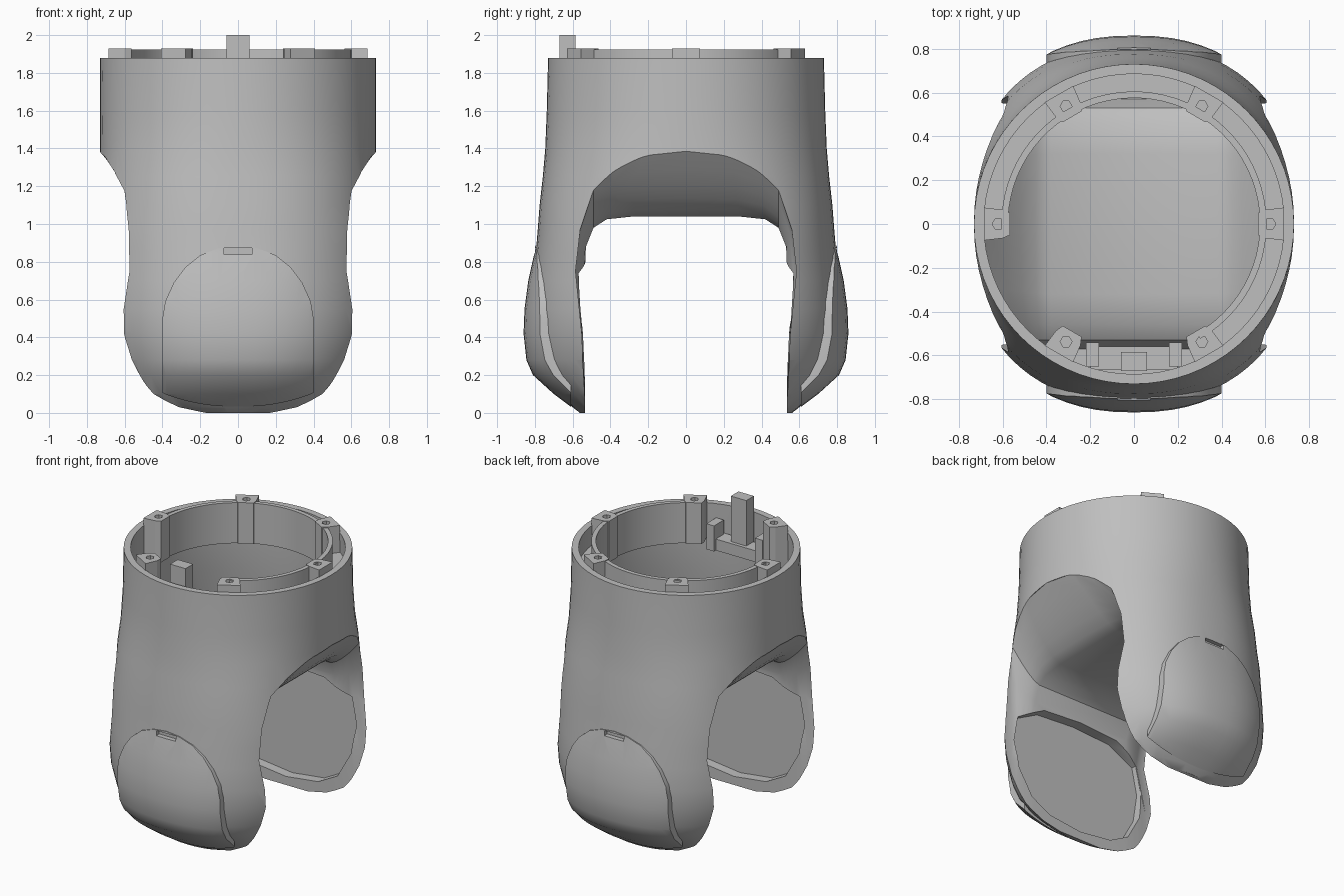
import bpy, bmesh, math
from mathutils import Matrix

old = bpy.data.objects.get("Cube")
if old:
    bpy.data.objects.remove(old)

grey = bpy.data.materials.new("plain_grey")
grey.use_nodes = True
grey.diffuse_color = (0.52, 0.52, 0.52, 1)
grey.node_tree.nodes["Principled BSDF"].inputs["Base Color"].default_value = (0.52, 0.52, 0.52, 1)


def bridge(name, loops):
    """Closed solid skinned through equal-length loops."""
    bm = bmesh.new()
    rows = [[bm.verts.new(p) for p in loop] for loop in loops]
    n = len(rows[0])
    for r, s in zip(rows, rows[1:]):
        for i in range(n):
            j = (i + 1) % n
            bm.faces.new((r[i], r[j], s[j], s[i]))
    bm.faces.new(rows[0][::-1])
    bm.faces.new(rows[-1])
    # Turn the whole solid outward
    bm.normal_update()
    if bm.calc_volume(signed=True) < 0:
        bmesh.ops.reverse_faces(bm, faces=bm.faces[:])
    me = bpy.data.meshes.new(name)
    bm.to_mesh(me)
    bm.free()
    me.materials.append(grey)
    ob = bpy.data.objects.new(name, me)
    bpy.context.collection.objects.link(ob)
    return ob


def boolean(ob, tool, op="DIFFERENCE"):
    mod = ob.modifiers.new("cut", "BOOLEAN")
    mod.operation = op
    mod.solver = "EXACT"
    mod.object = tool
    bpy.context.view_layer.objects.active = ob
    bpy.ops.object.modifier_apply(modifier=mod.name)
    bpy.data.objects.remove(tool)


def smooth(ob, angle=35):
    bpy.ops.object.select_all(action="DESELECT")
    ob.select_set(True)
    bpy.context.view_layer.objects.active = ob
    bpy.ops.object.shade_smooth_by_angle(angle=math.radians(angle))


def box(name, x0, x1, y0, y1, z0, z1):
    return bridge(name, [[(x0, y0, z), (x1, y0, z), (x1, y1, z), (x0, y1, z)] for z in (z0, z1)])


def ring(z, a, b, n, segs=72):
    pts = []
    for i in range(segs):
        t = 2 * math.pi * i / segs
        c, s = math.cos(t), math.sin(t)
        pts.append((math.copysign(a * abs(c) ** (2 / n), c),
                    math.copysign(b * abs(s) ** (2 / n), s), z))
    return pts


def prism_y(name, half, y0, y1):
    """Mirrored x/z outline pushed along y."""
    out = half + [(-x, z) for x, z in reversed(half) if x > 0]
    return bridge(name, [[(x, y, z) for x, z in out] for y in (y0, y1)])


def arch(name, d=0.0):
    """Flared opening between the legs, wider at both outer sides."""
    inner = [(.535, -.1), (.535, .4), (.535, .75), (.53, .88), (.49, .98), (.42, 1.025), (.28, 1.04), (0, 1.04)]
    outer = [(.54, -.1), (.55, .4), (.585, .75), (.56, .97), (.49, 1.18), (.38, 1.29), (.24, 1.36), (0, 1.385)]
    loops = []
    steps = (0, .2, .4, .6, .8, 1, 2)
    for side, t in [(-1, t) for t in reversed(steps)] + [(1, t) for t in steps]:
        k = min(t, 1) ** 1.4
        half = []
        for (y0, z0), (y1, z1) in zip(inner, outer):
            edge = .73 * (1 - (y1 / .77) ** 2.3) ** .435
            x = 1 if t > 1 else .38 + (edge - .38) * t
            half.append((side * x, y0 + (y1 - y0) * k + (d if y0 else 0), z0 + (z1 - z0) * k + d))
        loops.append(half + [(x, -y, z) for x, y, z in reversed(half[:-1])])
    return bridge(name, loops)


# Leg rings: height, half width at the inner leg face, half depth, cap half depth
legs = [(0, .12, .562, .564), (.03, .28, .6, .606), (.1, .43, .67, .70), (.2, .515, .765, .81),
        (.28, .56, .795, .845), (.42, .605, .815, .86), (.55, .617, .82, .855),
        (.7, .608, .81, .835), (.85, .597, .795, .802), (.97, .588, .785, .787)]
body_rings, cap_rings = [], []
for z, w, b, cb in legs:
    a = w / (1 - (.55 / b) ** 2.3) ** .435
    body_rings.append((z, a, b, 2.3))
    cap_rings.append((z, a * 1.03, cb, 2.3))
upper = [(1.1, .735, .775, 2.3), (1.25, .733, .758, 2.25), (1.4, .73, .745, 2.12),
         (1.6, .73, .737, 2.03), (1.88, .73, .73, 2)]
body_rings += upper

# Main shell with the arch, the hollow top and the leg recesses
body = bridge("fork_body", [ring(*r) for r in body_rings])
boolean(body, arch("arch_cutter"))
cavity_rings = [(.92, .69, .735, 2.3)] + [(z, a - .045, b - .045, n) for z, a, b, n in upper]
cavity_rings.append((2.1, .685, .685, 2))
cavity = bridge("cavity_cutter", [ring(*r) for r in cavity_rings])
boolean(cavity, arch("floor_form", .04))
boolean(body, cavity)
recess = [(0, .06), (.25, .09), (.4, .17), (.5, .35), (.53, .55), (.49, .74), (.3, .84), (0, .86)]
boolean(body, prism_y("recess_cutter", recess, -.605, .605))

# Raised rounded cap on the outside of each leg
cap_outline = [(0, -.1), (.4, -.1), (.4, .5), (.385, .59), (.34, .69), (.28, .77), (.2, .835), (.1, .873), (0, .885)]
for side, name in ((-1, "front_cap"), (1, "back_cap")):
    cap = bridge(name, [ring(*r) for r in cap_rings])
    boolean(cap, prism_y("cap_form", cap_outline, side * .61, side * 1.0), "INTERSECT")
    for ob in (cap, body):
        boolean(ob, box("slot_cutter", -.075, .075, side * .77, side * .9, .838, .872))
    smooth(cap)
smooth(body)


def arc_wall(name, r0, r1, z0, z1, a0, a1, segs=48):
    loops = []
    for i in range(segs + 1):
        t = math.radians(a0 + (a1 - a0) * i / segs)
        c, s = math.cos(t), math.sin(t)
        loops.append([(r * c, r * s, z) for r, z in ((r0, z0), (r1, z0), (r1, z1), (r0, z1))])
    return bridge(name, loops)


# Inner mounting ring: upright wall and channel floor, open at the front left
smooth(arc_wall("mount_ring_wall", .575, .605, 1.64, 1.925, -60, 183))
smooth(arc_wall("mount_ring_floor", .58, .69, 1.64, 1.74, -60, 183))

# Six screw bosses with hexagonal holes
for i in range(6):
    boss = bridge("screw_boss_%d" % (i + 1), [
        [(.565, -.05, z), (.6, -.065, z), (.685, -.075, z),
         (.685, .075, z), (.6, .065, z), (.565, .05, z)] for z in (1.64, 1.93)])
    hole = bridge("hole_cutter", [ring(z, .027, .027, 2, 6) for z in (1.8, 2)])
    hole.data.transform(Matrix.Translation((.62, 0, 0)))
    boolean(boss, hole)
    boss.data.transform(Matrix.Rotation(math.radians(60 * i), 4, "Z"))

# Locating post and its bracket at the front
box("locating_post", -.06, .06, -.67, -.585, 1.64, 2.0)
box("post_ledge", -.2, .2, -.665, -.56, 1.6, 1.68)
for s in (-1, 1):
    box("bracket_lug", s * .19 - .03, s * .19 + .03, -.65, -.54, 1.6, 1.78)
